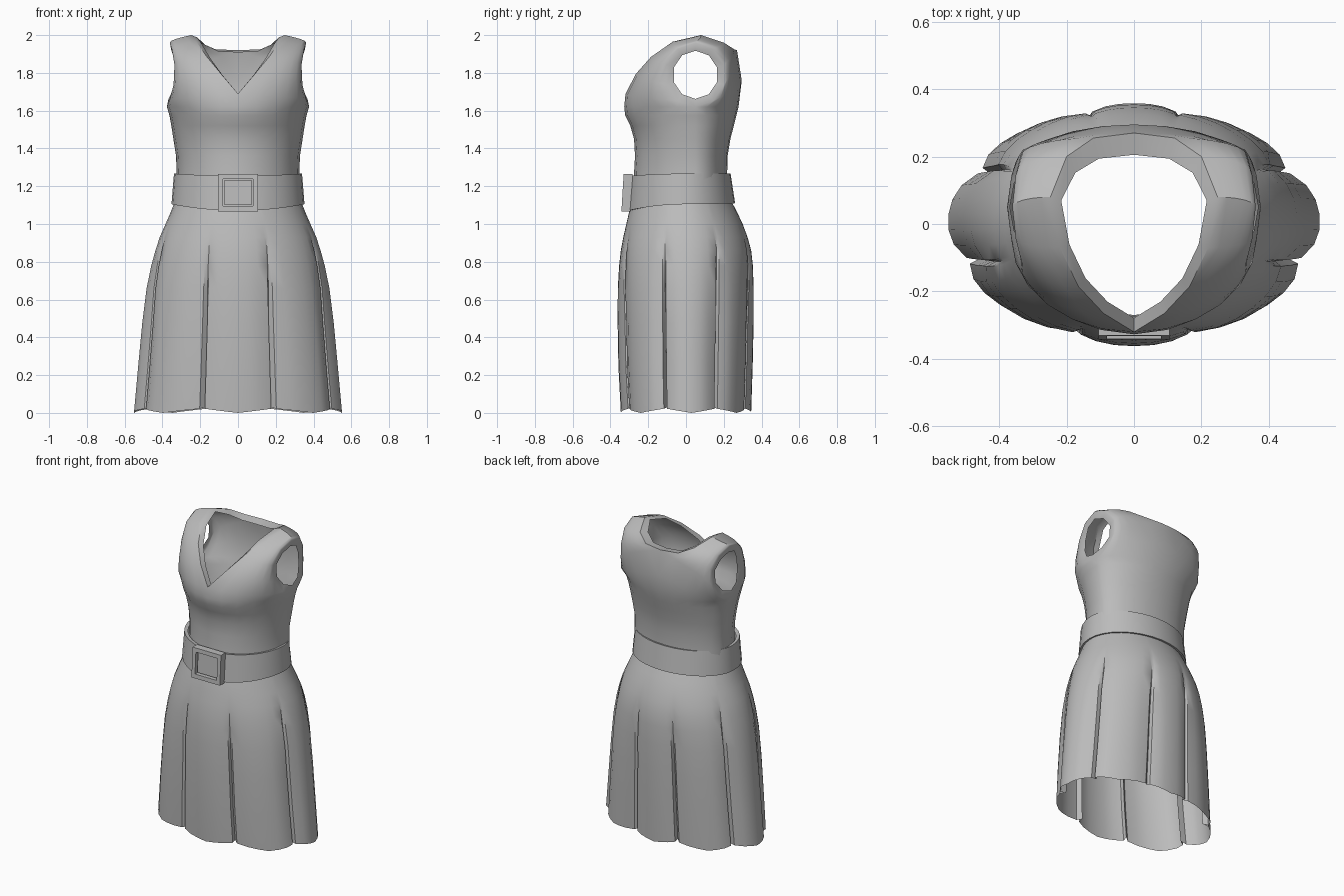
import bpy, bmesh, math

if "Cube" in bpy.data.objects:
    bpy.data.objects.remove(bpy.data.objects["Cube"])

cloth = bpy.data.materials.new("plain grey")
cloth.diffuse_color = (0.5, 0.5, 0.5, 1)
cloth.use_nodes = True
cloth.node_tree.nodes["Principled BSDF"].inputs["Base Color"].default_value = cloth.diffuse_color


def add_grid(bm, rows, closed=False, flip=False):
    """Skin a list of equally long point rows with quads."""
    vs = [[bm.verts.new((-x if flip else x, y, z)) for x, y, z in r] for r in rows]
    n = len(rows[0])
    for a, b in zip(vs, vs[1:]):
        for i in range(n if closed else n - 1):
            j = (i + 1) % n
            bm.faces.new((a[i], a[j], b[j], b[i]))


def finish(bm, name, angle=35):
    bmesh.ops.remove_doubles(bm, verts=bm.verts, dist=0.0005)
    bmesh.ops.dissolve_degenerate(bm, edges=bm.edges, dist=0.0001)
    bmesh.ops.recalc_face_normals(bm, faces=bm.faces)
    me = bpy.data.meshes.new(name)
    bm.to_mesh(me)
    bm.free()
    me.materials.append(cloth)
    ob = bpy.data.objects.new(name, me)
    bpy.context.collection.objects.link(ob)
    bpy.ops.object.select_all(action='DESELECT')
    ob.select_set(True)
    bpy.context.view_layer.objects.active = ob
    bpy.ops.object.shade_smooth_by_angle(angle=math.radians(angle))
    return ob


def arc(p, q, n=7):
    """Quarter ellipse from p (centre or neck) to q (side or armhole)."""
    pts = []
    for i in range(n):
        t = i / (n - 1)
        s, c = math.sin(t * math.pi / 2), math.cos(t * math.pi / 2)
        pts.append((p[0] + (q[0] - p[0]) * s, q[1] + (p[1] - q[1]) * c,
                    p[2] + (q[2] - p[2]) * t))
    return pts


# ---- bodice: waist rings, then panels from armhole to neckline ----
AY, AZ = 0.05, 1.79


def arm_point(k, side, scale=1.0):
    a = math.radians(-90 + 36 * k)
    z = AZ + 0.17 * math.sin(a)
    x = 0.335 + 0.033 * ((z - 1.81) / 0.17) ** 2
    return (x - (0.008 if scale < 1 else 0),
            AY + side * 0.16 * scale * math.cos(a),
            AZ + 0.17 * scale * math.sin(a))


# height, half width, front y, back y
waist = [(1.12, .33, -.28, .215), (1.27, .325, -.275, .218), (1.36, .328, -.27, .22),
         (1.45, .342, -.275, .235), (1.52, .353, -.295, .253), (1.575, .363, -.322, .267)]
front_neck = [(0, -.327, 1.62), (0, -.32, 1.69), (.09, -.265, 1.795),
              (.165, -.185, 1.885), (.22, -.07, 1.965), (.248, .08, 2.0)]
back_neck = [(0, .278, 1.62), (0, .295, 1.76), (0, .27, 1.92),
             (.12, .255, 1.925), (.2, .2, 1.96), (.248, .08, 2.0)]

bm = bmesh.new()
for flip in (False, True):
    for side, neck, first in ((-1, front_neck, 1), (1, back_neck, 2)):
        rows = [arc((0, yf if side < 0 else yb, z), (w, AY, z)) for z, w, yf, yb in waist]
        rows += [arc(neck[k], arm_point(k, side)) for k in range(6)]
        add_grid(bm, rows, flip=flip)
        # armhole rim
        add_grid(bm, [[arm_point(k, side) for k in range(6)],
                      [arm_point(k, side, 0.75) for k in range(6)]], flip=flip)
        # neckline rim
        edge = neck[first:]
        rim = [(x * 0.87, y * (0.87 if y < 0.1 else 0.76), z - 0.012) for x, y, z in edge]
        add_grid(bm, [edge, rim], flip=flip)
finish(bm, "bodice")

# ---- skirt: eight panels separated by pleats that open downwards ----
pleats = [-111.3, -68.7, -19.5, 29, 73, 107, 151, 199.5]
columns = []  # angle, inward pull, hem lift
for i, a in enumerate(pleats):
    b = pleats[i + 1] if i < 7 else pleats[0] + 360
    columns.append((a, 0.13, 0.03))
    for k in range(7):
        u = k / 6
        edge = abs(2 * u - 1) ** 3
        columns.append((a + 1.6 + (b - a - 3.2) * u, 0.055 * edge, 0.022 * abs(2 * u - 1)))

# height, half width, front y, back y
skirt_rings = [(1.13, .33, -.28, .235), (1.06, .358, -.302, .272), (1.0, .384, -.316, .3),
               (.93, .415, -.332, .326), (.86, .438, -.345, .345), (.78, .46, -.354, .354),
               (.66, .485, -.361, .358), (.48, .508, -.362, .358), (.25, .53, -.358, .353),
               (0, .552, -.345, .345)]
bm = bmesh.new()
rows = []
for z, w, yf, yb in skirt_rings:
    depth = min(1, max(0, (0.95 - z) / 0.5)) ** 0.8
    row = []
    for ang, pull, lift in columns:
        c, s = math.cos(math.radians(ang)), math.sin(math.radians(ang))
        f = 1 - pull * depth
        row.append((w * c * f, (yb if s > 0 else -yf) * s * f, z + (lift if z == 0 else 0)))
    rows.append(row)
add_grid(bm, rows, closed=True)
finish(bm, "pleated_skirt", 40)


# ---- belt: a flared band with turned-in lips ----
def belt_ring(w, yf, yb, z_front, z_side, z_back):
    row = []
    for i in range(32):
        a = 2 * math.pi * i / 32
        c, s = math.cos(a), math.sin(a)
        z = z_side + ((z_back if s > 0 else z_front) - z_side) * s * s
        row.append((w * c, (yb if s > 0 else -yf) * s, z))
    return row


bm = bmesh.new()
add_grid(bm, [belt_ring(.318, -.272, .214, 1.25, 1.262, 1.262),
              belt_ring(.339, -.298, .236, 1.255, 1.267, 1.267),
              belt_ring(.352, -.312, .26, 1.07, 1.105, 1.11),
              belt_ring(.334, -.29, .24, 1.072, 1.107, 1.112)], closed=True)
finish(bm, "belt")


# ---- buckle: square frame with an inner plate ----
def rect(hx, z0, z1, y):
    # leans forward slightly towards the bottom
    return [(x, y - (1.165 - z) * 0.06, z)
            for x, z in ((-hx, z0), (hx, z0), (hx, z1), (-hx, z1))]


bm = bmesh.new()
add_grid(bm, [rect(.105, 1.067, 1.265, -.288), rect(.105, 1.067, 1.265, -.336),
              rect(.08, 1.095, 1.238, -.336), rect(.08, 1.095, 1.238, -.3)], closed=True)
finish(bm, "buckle_frame", 30)

bm = bmesh.new()
plate = rect(.073, 1.102, 1.231, -.322)
add_grid(bm, [rect(.073, 1.102, 1.231, -.3), plate], closed=True)
add_grid(bm, [plate[:2], [plate[3], plate[2]]])
finish(bm, "buckle_plate", 30)
